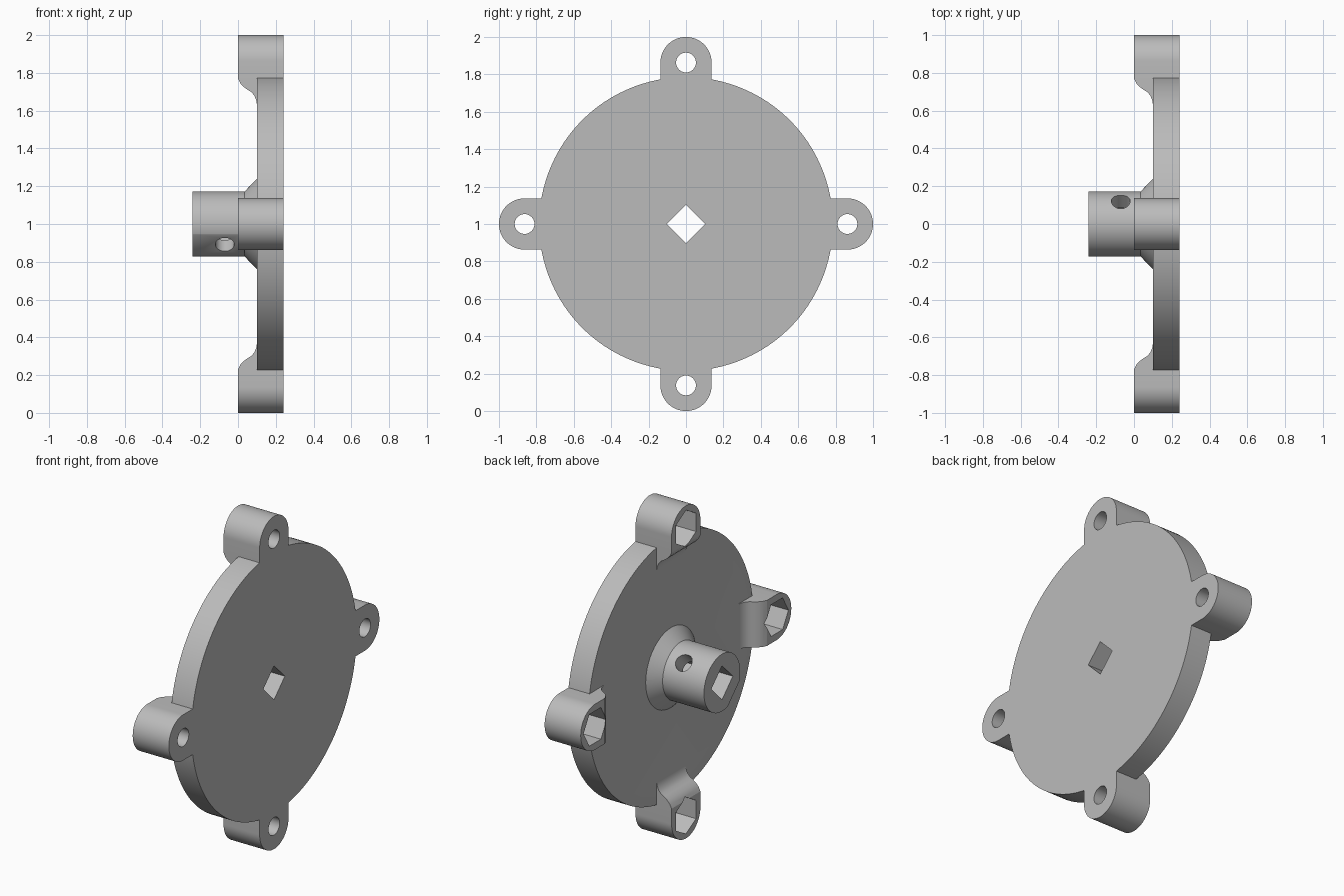
import bpy, bmesh
from math import sin, cos, pi, radians
from mathutils import Matrix, Vector

cube = bpy.data.objects.get("Cube")
if cube:
    bpy.data.objects.remove(cube, do_unlink=True)

grey = bpy.data.materials.new("plain grey")
grey.use_nodes = True
GREY = (0.5, 0.5, 0.5, 1)
grey.diffuse_color = GREY
grey.node_tree.nodes["Principled BSDF"].inputs["Base Color"].default_value = GREY

CENTRE = Matrix.Translation((0, 0, 1))
BACK, FACE, DISC = 0.0, 0.24, 0.10      # main depths along x
LUG_R, LUG_POS = 0.137, 0.863


def spin(angle):
    return CENTRE @ Matrix.Rotation(angle, 4, 'X')


def circle(radius, sides, start=0.0, cy=0.0, cz=0.0):
    return [(cy + radius * cos(start + 2 * pi * i / sides),
             cz + radius * sin(start + 2 * pi * i / sides)) for i in range(sides)]


def sweep(name, outline, direction, matrix):
    """Solid made by extruding a closed planar outline."""
    bm = bmesh.new()
    face = bm.faces.new([bm.verts.new(p) for p in outline])
    new = bmesh.ops.extrude_face_region(bm, geom=[face])["geom"]
    moved = [v for v in new if isinstance(v, bmesh.types.BMVert)]
    bmesh.ops.translate(bm, verts=moved, vec=Vector(direction))
    bmesh.ops.recalc_face_normals(bm, faces=bm.faces)
    mesh = bpy.data.meshes.new(name)
    bm.to_mesh(mesh)
    bm.free()
    mesh.materials.append(grey)
    ob = bpy.data.objects.new(name, mesh)
    bpy.context.collection.objects.link(ob)
    ob.matrix_world = matrix
    return ob


def prism(name, outline, x0, x1, matrix=CENTRE):
    return sweep(name, [(x0, y, z) for y, z in outline], (x1 - x0, 0, 0), matrix)


def combine(target, other, operation):
    """Apply a boolean and discard the tool object."""
    mod = target.modifiers.new(operation.lower(), 'BOOLEAN')
    mod.operation, mod.solver, mod.object = operation, 'EXACT', other
    bpy.context.view_layer.update()
    result = bpy.data.meshes.new_from_object(
        target.evaluated_get(bpy.context.evaluated_depsgraph_get()))
    target.modifiers.clear()
    target.data = result
    bpy.data.objects.remove(other, do_unlink=True)


# Round plate
body = prism("mounting_disc", circle(0.785, 160), DISC, FACE)

# Hub: sleeve with a conical foot
profile = [(-0.24, 0.172), (0.035, 0.172), (DISC + 0.002, 0.242), (0.15, 0.242)]
bm = bmesh.new()
rings = [[bm.verts.new((x, y, z)) for y, z in circle(r, 80)] for x, r in profile]
for a, b in zip(rings, rings[1:]):
    for i in range(len(a)):
        j = (i + 1) % len(a)
        bm.faces.new((a[i], a[j], b[j], b[i]))
bm.faces.new(rings[0])
bm.faces.new(rings[-1])
bmesh.ops.recalc_face_normals(bm, faces=bm.faces)
hub_mesh = bpy.data.meshes.new("hub")
bm.to_mesh(hub_mesh)
bm.free()
hub_mesh.materials.append(grey)
hub = bpy.data.objects.new("hub", hub_mesh)
bpy.context.collection.objects.link(hub)
hub.matrix_world = CENTRE

# Flat on the sleeve, facing down and forward
flat = prism("flat_cutter", [(0.154, -0.3), (0.4, -0.3), (0.4, 0.3), (0.154, 0.3)],
             -0.3, 0.035, spin(radians(225)))
combine(hub, flat, 'DIFFERENCE')
combine(body, hub, 'UNION')

# Four lugs, each blended into the disc by an S-shaped ramp
ramp = [(-0.05, 0.77), (BACK, 0.77), (0.012, 0.745), (0.028, 0.727), (0.05, 0.711),
        (0.07, 0.699), (0.085, 0.682), (0.096, 0.658), (DISC, 0.635), (DISC, 0.6), (-0.05, 0.6)]
tip = [(LUG_POS + LUG_R * cos(a), LUG_R * sin(a))
       for a in (pi * (i / 32 - 0.5) for i in range(33))]
lug_outline = [(0.635, -LUG_R)] + tip + [(0.635, LUG_R)]
for k in range(4):
    turn = spin(k * pi / 2)
    lug = prism("lug", lug_outline, BACK, FACE, turn)
    cutter = sweep("ramp_cutter", [(x, r, -0.2) for x, r in ramp], (0, 0, 0.4), turn)
    combine(lug, cutter, 'DIFFERENCE')
    combine(body, lug, 'UNION')

# Bolt holes and hexagonal nut pockets
for k in range(4):
    turn = spin(k * pi / 2)
    combine(body, prism("bolt_hole", circle(0.053, 40, cy=LUG_POS), -0.1, 0.4, turn), 'DIFFERENCE')
    combine(body, prism("nut_pocket", circle(0.11, 6, cy=LUG_POS), -0.1, 0.13, turn), 'DIFFERENCE')

# Square shaft hole standing on its corner, and the cross hole for a set screw
combine(body, prism("shaft_hole", circle(0.102, 4), -0.4, 0.4), 'DIFFERENCE')
screw = [(-0.07 + a, 0.4, b) for a, b in circle(0.05, 40)]
combine(body, sweep("screw_hole", screw, (0, -0.8, 0), spin(radians(45))), 'DIFFERENCE')

# Smooth shading on the curved walls only
bpy.ops.object.select_all(action='DESELECT')
body.select_set(True)
bpy.context.view_layer.objects.active = body
bpy.ops.object.shade_smooth_by_angle(angle=radians(25))
